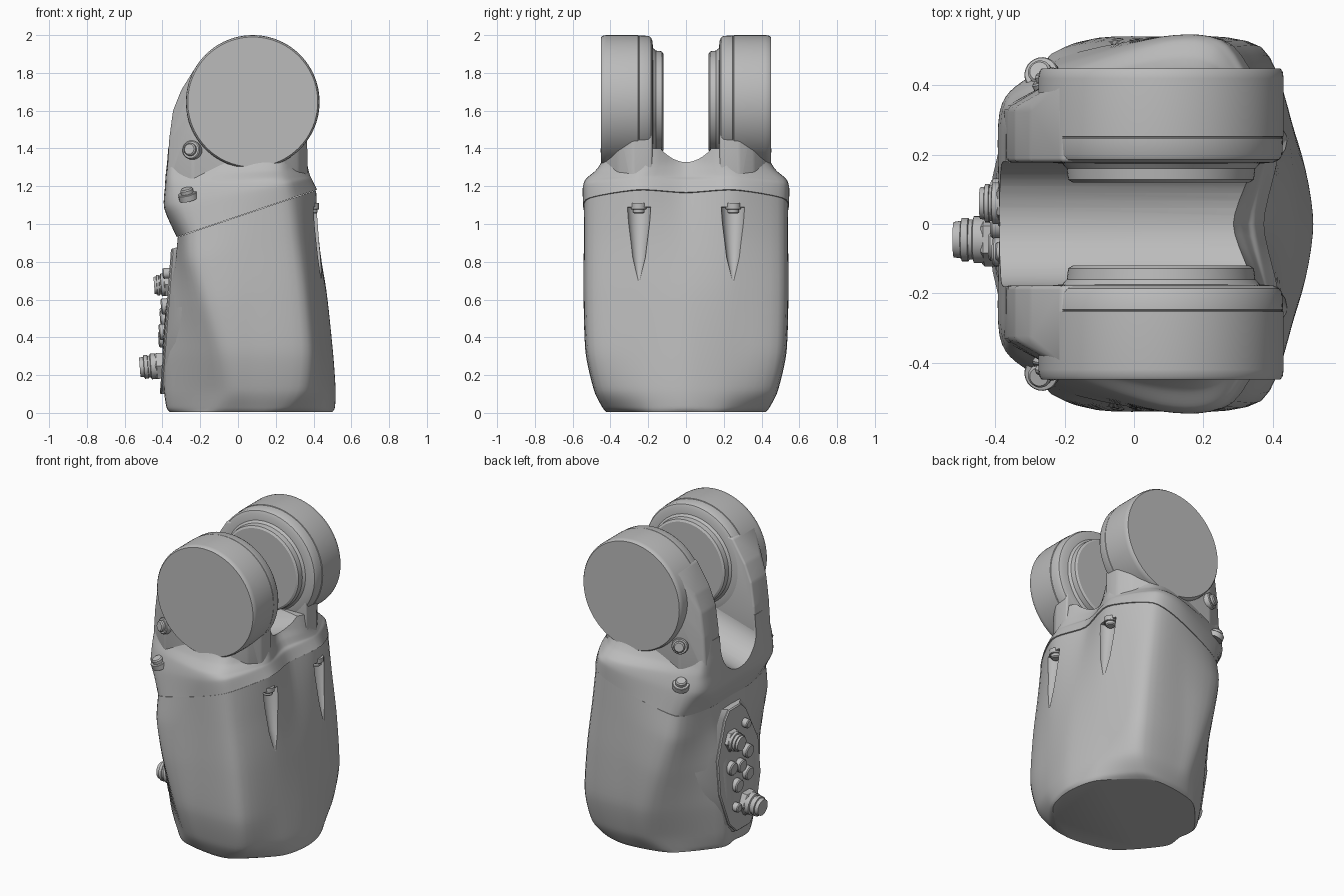
import bpy, bmesh, math
from mathutils import Vector, Matrix

if "Cube" in bpy.data.objects:
    bpy.data.objects.remove(bpy.data.objects["Cube"])

grey = bpy.data.materials.new("light grey")
grey.use_nodes = True
grey.diffuse_color = (0.5, 0.5, 0.5, 1)
grey.node_tree.nodes["Principled BSDF"].inputs["Base Color"].default_value = (0.5, 0.5, 0.5, 1)


def finish(name, bm, angle=30):
    """Turn a bmesh into a shaded object."""
    bmesh.ops.recalc_face_normals(bm, faces=bm.faces)
    me = bpy.data.meshes.new(name)
    bm.to_mesh(me)
    bm.free()
    ob = bpy.data.objects.new(name, me)
    bpy.context.collection.objects.link(ob)
    me.materials.append(grey)
    shade(ob, angle)
    return ob


def activate(ob):
    bpy.ops.object.select_all(action='DESELECT')
    ob.select_set(True)
    bpy.context.view_layer.objects.active = ob


def shade(ob, angle=30):
    activate(ob)
    bpy.ops.object.shade_smooth_by_angle(angle=math.radians(angle))


def cut(ob, cutter):
    """Subtract the cutter and throw it away."""
    cutter.hide_render = True
    mod = ob.modifiers.new("cut", 'BOOLEAN')
    mod.operation, mod.object, mod.solver = 'DIFFERENCE', cutter, 'EXACT'
    activate(ob)
    bpy.ops.object.modifier_apply(modifier=mod.name)
    bpy.data.objects.remove(cutter)
    shade(ob)


def spline(pts, n, closed=False):
    """Smooth curve through points of any dimension."""
    out, m = [], len(pts)
    pick = (lambda i: pts[i % m]) if closed else (lambda i: pts[max(0, min(m - 1, i))])
    for i in range(m if closed else m - 1):
        quad = [pick(i + k) for k in (-1, 0, 1, 2)]
        for s in range(n):
            t = s / n
            h1, h2 = t**3 - 2 * t * t + t, t**3 - t * t
            b = 3 * t * t - 2 * t**3
            out.append([p1 * (1 - b) + p2 * b + 0.38 * (h1 * (p2 - p0) + h2 * (p3 - p1))
                        for p0, p1, p2, p3 in zip(*quad)])
    if not closed:
        out.append(list(pts[-1]))
    return out


def section(row):
    """Closed ring from: height, tilt, back x, back half width, shoulder x and y,
    half width, front corner x, front ridge x, front centre x."""
    z, tilt, xb, yb, xs, ys, yw, xf, xg, xc = row
    half = [(xb, yb), (xs, ys), (0.08, yw), (xf, yw * 0.955), (xg, yw * 0.47)]
    ring = [(xb, 0)] + half + [(xc, 0)] + [(x, -y) for x, y in reversed(half)]
    return [(x, y, z + tilt * x) for x, y in spline(ring, 6, True)]


def loft(name, rows):
    bm = bmesh.new()
    rings = [[bm.verts.new(p) for p in section(r)] for r in spline(rows, 6)]
    for a, b in zip(rings, rings[1:]):
        for i in range(len(a)):
            j = (i + 1) % len(a)
            bm.faces.new((a[i], a[j], b[j], b[i]))
    bm.faces.new(rings[0])
    bm.faces.new(rings[-1])
    return finish(name, bm)


def lathe(name, profile, origin, axis, steps=32):
    """Revolve (radius, distance along axis) pairs; the ends lie on the axis."""
    bm = bmesh.new()
    vs = [bm.verts.new((r, 0, h)) for r, h in profile]
    es = [bm.edges.new(e) for e in zip(vs, vs[1:])]
    bmesh.ops.spin(bm, geom=vs + es, cent=(0, 0, 0), axis=(0, 0, 1),
                   angle=math.tau, steps=steps)
    bmesh.ops.remove_doubles(bm, verts=bm.verts, dist=1e-5)
    rot = Vector(axis).to_track_quat('Z', 'Y').to_matrix().to_4x4()
    bm.transform(Matrix.Translation(origin) @ rot)
    return finish(name, bm)


def hull(name, pts, bevel=0.0, segments=3):
    bm = bmesh.new()
    for p in pts:
        bm.verts.new(p)
    res = bmesh.ops.convex_hull(bm, input=bm.verts)
    bmesh.ops.delete(bm, geom=list({g for g in res["geom_interior"]}), context='VERTS')
    bmesh.ops.dissolve_limit(bm, angle_limit=0.02, verts=bm.verts, edges=bm.edges)
    if bevel:
        bmesh.ops.bevel(bm, geom=list(bm.edges), offset=bevel, segments=segments,
                        profile=0.5, affect='EDGES', clamp_overlap=True)
    return finish(name, bm)


def knob(name, origin, axis, r, h, steps=24):
    c = min(r, h) * 0.2
    return lathe(name, [(0, -0.02), (r, -0.02), (r, h - c), (r - c, h), (0, h)],
                 origin, axis, steps)


# Lower housing, rising from a round foot to the slanted joint
lower = loft("lower_housing", [
    (0.005, 0, -.35, .13, -.15, .36, .42, .24, .455, .5),
    (0.03, 0, -.365, .14, -.12, .39, .44, .29, .465, .513),
    (0.12, 0, -.375, .16, -.08, .45, .485, .35, .475, .517),
    (0.32, .0, -.385, .18, -.11, .5, .53, .37, .465, .503),
    (0.6, .1, -.37, .19, -.18, .51, .54, .345, .445, .468),
    (0.85, .2, -.33, .2, -.24, .49, .538, .31, .422, .417),
    (1.039, .338, -.315, .21, -.25, .46, .536, .285, .413, .37)])

# Small pry notch at the foot
cut(lower, lathe("notch_cutter", [(0, -.09), (.015, -.08), (.028, 0), (.015, .08), (0, .09)],
                 (.52, 0, .035), (0, 1, 0), 16))

# Upper housing with shoulders that narrow into the fork
upper = loft("upper_housing", [
    (1.041, .338, -.32, .22, -.25, .46, .54, .285, .418, .375),
    (1.16, .2, -.385, .315, -.29, .43, .54, .27, .39, .35),
    (1.225, .08, -.382, .325, -.29, .405, .524, .25, .382, .33),
    (1.275, .04, -.378, .32, -.29, .38, .475, .24, .372, .31),
    (1.33, 0, -.37, .31, -.28, .36, .442, .24, .365, .285),
    (1.4, 0, -.365, .29, -.28, .34, .42, .24, .355, .26)])

# Rounded valley between the fork arms, falling towards the back
valley = []
for x, z in ((-.7, 1.045), (.7, 1.445)):
    for i in range(25):
        a = math.pi * (1 + i / 24)
        valley.append((x, .18 * math.cos(a), z + .18 + .18 * math.sin(a)))
    valley += [(x, .18, 2.2), (x, -.18, 2.2)]
cut(upper, hull("valley_cutter", valley))

# Tapered tool grooves below the joint, with a screw in each
for side, s in (("left", 1), ("right", -1)):
    tip, top = Vector((.447, s * .25, .68)), Vector((.418, s * .25, 1.09))
    length = (top - tip).length
    cut(lower, lathe("groove_cutter",
                     [(0, 0), (.035, length * .35), (.058, length * .8), (.064, length), (0, length)],
                     tip, top - tip, 24))
    knob("joint_washer_" + side, (.39, s * .25, 1.09), (0, 0, -1), .04, .012)
    knob("joint_screw_" + side, (.39, s * .25, 1.09), (0, 0, -1), .03, .035)

# Fork arms: drum with stepped inner hub, and a wing joining it to the housing
CX, CZ, R = .078, 1.646, .354
drum = [(0, .12), (.255, .12), (.268, .128), (.272, .16), (.285, .174), (.325, .178),
        (.342, .186), (.35, .2), (.352, .247), (.35, .249), (.35, .251), (R, .253),
        (R, .42), (R - .003, .44), (R - .01, .449), (0, .449)]
wing = [(-.38, 1.2), (-.364, 1.45), (-.344, 1.6), (-.3, 1.71), (-.21, 1.853), (.0, 1.9),
        (.3, 1.75), (.364, 1.55), (.364, 1.38), (.37, 1.2)]
for side, s in (("left", 1), ("right", -1)):
    lathe("fork_drum_" + side, drum, (CX, 0, CZ), (0, s, 0), 96)
    pts = []
    for x, z in wing:
        outer = .335 if x < -.25 else (.41 if x < .2 else .28)
        pts += [(x, s * .178, z), (x, s * outer, z)]
    for x, y in ((-.24, .41), (.24, .425), (.32, .36)):
        pts += [(x, s * y, 1.2), (x, s * y, 1.6)]
    hull("fork_wing_" + side, pts, .012)
    # Corner screws on their bosses
    out = Vector((-.45, s, .15))
    knob("upper_boss_" + side, (-.24, s * .40, 1.39), out, .05, .025)
    knob("upper_screw_" + side, (-.24, s * .40, 1.39), out, .034, .045)
    up = Vector((-.25, s * .3, 1))
    knob("lower_boss_" + side, (-.265, s * .43, 1.15), up, .05, .015)
    knob("lower_screw_" + side, (-.265, s * .43, 1.15), up, .034, .04)


# Connector panel on the back, leaning with the housing
def panel_x(z):
    return -.414 + .077 * (z - .1)


outline = [(.07, .1), (.14, .17), (.21, .38), (.21, .6), (.11, .82), (.06, .87)]
plate = [(panel_x(z) + d, s * y, z) for y, z in outline for s in (1, -1) for d in (0, .07)]
hull("connector_panel", plate, .006, 1)
# Flared pod carrying the panel
pod = [(panel_x(z) + .012, s * y, z) for y, z in outline for s in (1, -1)]
pod += [(x, s * y, z) for s in (1, -1)
        for x, y, z in ((-.1, .41, .1), (-.13, .47, .35), (-.23, .44, .7), (-.26, .2, .9))]
hull("panel_pod", pod)

back = Vector((-1, 0, -.077))
for i, (y, z) in enumerate([(0, .5), (-.08, .565), (.09, .515), (-.065, .43), (.045, .39)]):
    knob(f"round_port_{i}", (panel_x(z), y, z), back, .042, .03)
for i, (y, z) in enumerate([(-.08, .74), (.07, .26)]):
    knob(f"small_port_{i}", (panel_x(z), y, z), back, .028, .035)


def plug(name, y, z, r, h):
    """Hexagonal nut with a stepped barrel."""
    o = Vector((panel_x(z), y, z))
    knob(name + "_nut", o, back, r * 1.15, h * .3, 6)
    lathe(name, [(0, 0), (r, 0), (r, h * .5), (r * .85, h * .53), (r * .85, h * .62),
                 (r * .92, h * .64), (r * .92, h * .8), (r * .8, h * .82),
                 (r * .75, h), (0, h)], o, back)


plug("upper_plug", .06, .68, .06, .075)
plug("lower_plug", -.045, .25, .068, .118)
